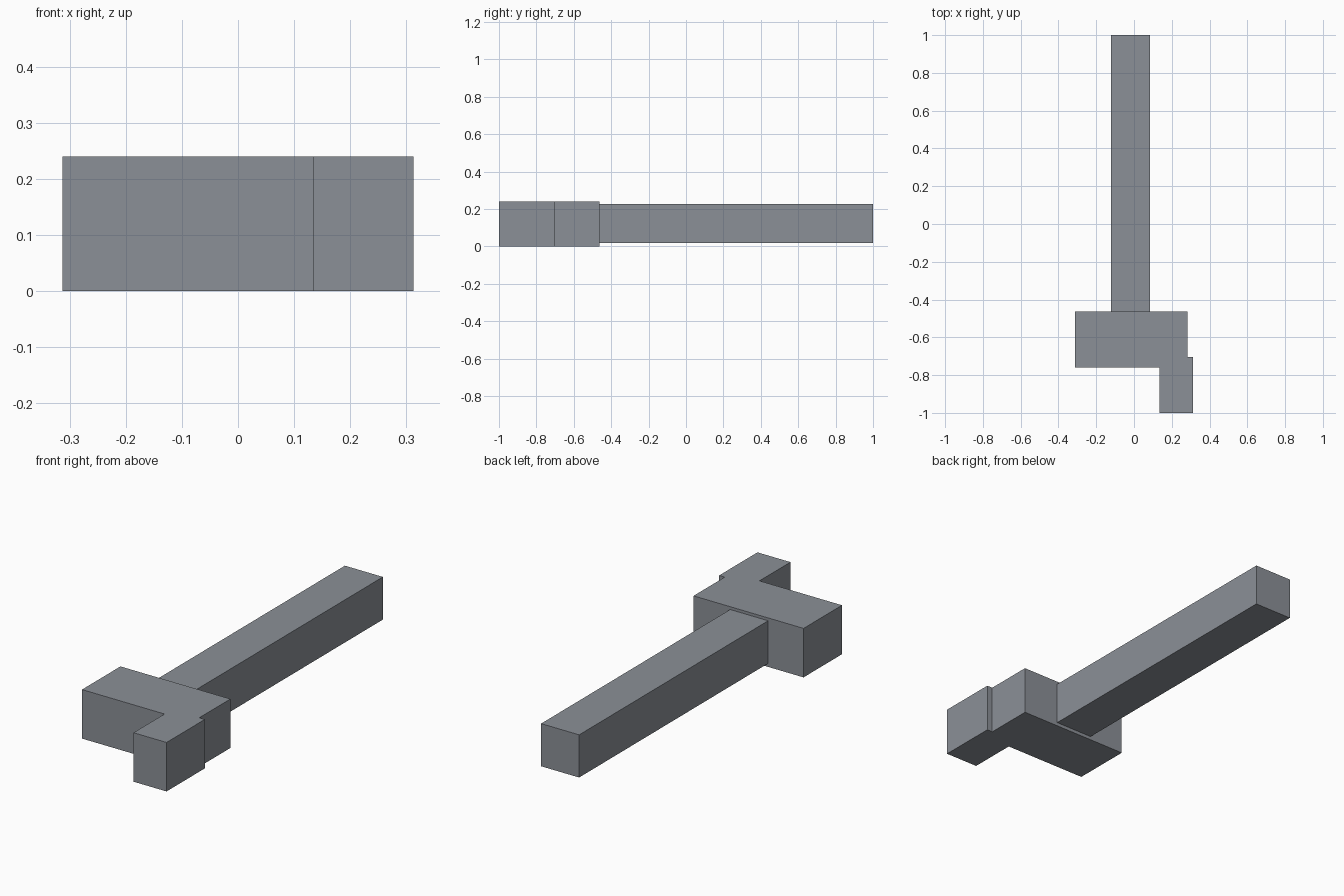
import bpy
import bmesh

cube = bpy.data.objects.get("Cube")
if cube:
    bpy.data.objects.remove(cube, do_unlink=True)

# Single grey material
COLOUR = (0.26, 0.28, 0.31, 1.0)
grey = bpy.data.materials.new("steel_grey")
grey.use_nodes = True
grey.diffuse_color = COLOUR
grey.node_tree.nodes["Principled BSDF"].inputs["Base Color"].default_value = COLOUR


def extrude_profile(name, outline, z_low, z_high):
    """Raise a flat outline into a solid between two heights."""
    bm = bmesh.new()
    base = bm.faces.new([bm.verts.new((x, y, z_low)) for x, y in outline])
    raised = bmesh.ops.extrude_face_region(bm, geom=[base], use_keep_orig=True)
    top = [v for v in raised["geom"] if isinstance(v, bmesh.types.BMVert)]
    bmesh.ops.translate(bm, verts=top, vec=(0, 0, z_high - z_low))
    bmesh.ops.recalc_face_normals(bm, faces=bm.faces)
    mesh = bpy.data.meshes.new(name)
    bm.to_mesh(mesh)
    bm.free()
    mesh.materials.append(grey)
    obj = bpy.data.objects.new(name, mesh)
    bpy.context.collection.objects.link(obj)
    return obj


# Crosswise head with the offset prong stepping out at the front
head_back, head_front, prong_back, prong_front = -0.463, -0.76, -0.704, -1.0
head_left, head_right, prong_left, prong_right = 0.283, -0.313, 0.313, 0.134
extrude_profile("head_with_prong", [
    (head_right, head_back), (head_right, head_front),
    (prong_right, head_front), (prong_right, prong_front),
    (prong_left, prong_front), (prong_left, prong_back),
    (head_left, prong_back), (head_left, head_back),
], 0.0, 0.24)

# Long square handle, slightly thinner than the head
extrude_profile("handle", [
    (-0.121, head_back), (0.085, head_back), (0.085, 1.0), (-0.121, 1.0),
], 0.017, 0.226)
